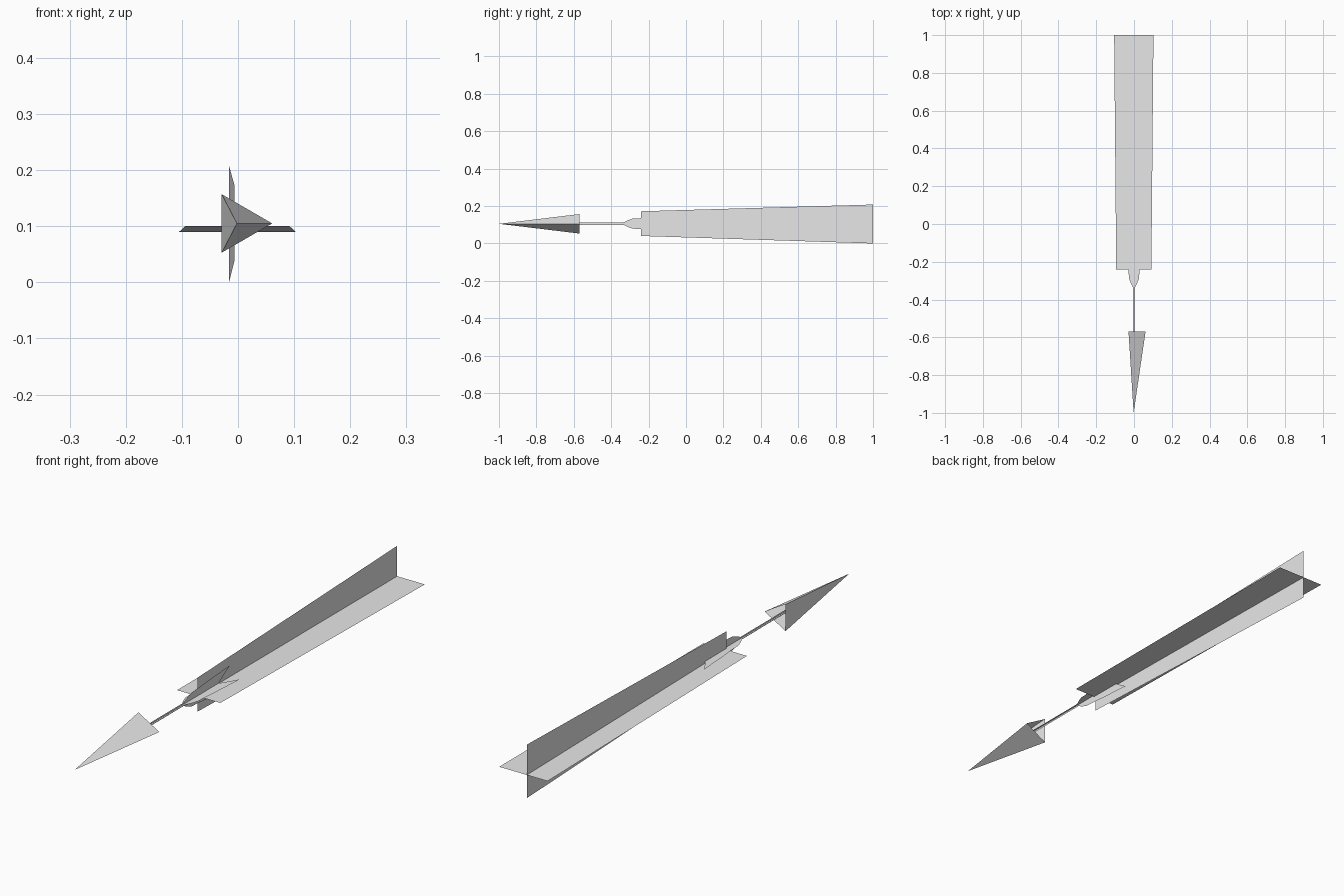
import bpy

cube = bpy.data.objects.get("Cube")
if cube:
    bpy.data.objects.remove(cube, do_unlink=True)

grey = bpy.data.materials.new("plain_grey")
grey.use_nodes = True
colour = (0.8, 0.8, 0.8, 1)
grey.diffuse_color = colour
grey.node_tree.nodes["Principled BSDF"].inputs["Base Color"].default_value = colour

AXIS_Z = 0.106


def add_part(name, verts, faces):
    mesh = bpy.data.meshes.new(name)
    mesh.from_pydata(verts, [], faces)
    mesh.materials.append(grey)
    mesh.update()
    obj = bpy.data.objects.new(name, mesh)
    bpy.context.collection.objects.link(obj)
    return obj


# Arrow head: three-sided hollow point, open at the back
tip = (-0.002, -1, 0.105)
rim = [(-0.029, -0.57, 0.157), (-0.029, -0.57, 0.053), (0.061, -0.57, 0.105)]
add_part("arrow_head", [tip] + rim, [(0, 1, 2), (0, 2, 3), (0, 3, 1)])

# Shaft and forked nock: one outline (y, half width), used as two crossed sheets
profile = [(-0.64, 0.0065), (-0.335, 0.0065), (-0.305, 0.02), (-0.285, 0.027),
           (-0.24, 0.029), (-0.19, 0.034), (-0.05, 0.043)]
fork_y = -0.12
outline = [(y, w) for y, w in profile] + [(fork_y, 0)]
outline += [(y, -w) for y, w in reversed(profile)]
count = len(outline)
for name, upright in (("shaft_flat_sheet", False), ("shaft_upright_sheet", True)):
    verts = [(0, y, AXIS_Z + w) if upright else (w, y, AXIS_Z) for y, w in outline]
    mid = len(profile)
    faces = []
    # Strips across the shaft, then the notched end
    for i in range(mid - 2):
        faces.append((i, i + 1, count - 2 - i, count - 1 - i))
    faces.append((mid - 2, mid - 1, mid))
    faces.append((mid, mid + 1, mid + 2))
    faces.append((mid - 2, mid, mid + 2))
    add_part(name, verts, faces)

# Tail fins: two long crossed sheets that widen toward the back
front, back = -0.24, 1.0
add_part("flat_fin",
         [(-0.094, front, 0.1), (0.092, front, 0.1),
          (0.103, back, 0.09), (-0.105, back, 0.09)],
         [(0, 1, 2, 3)])
add_part("upright_fin",
         [(-0.006, front, 0.04), (-0.006, front, 0.172),
          (-0.016, back, 0.208), (-0.016, back, 0)],
         [(0, 3, 2, 1)])
